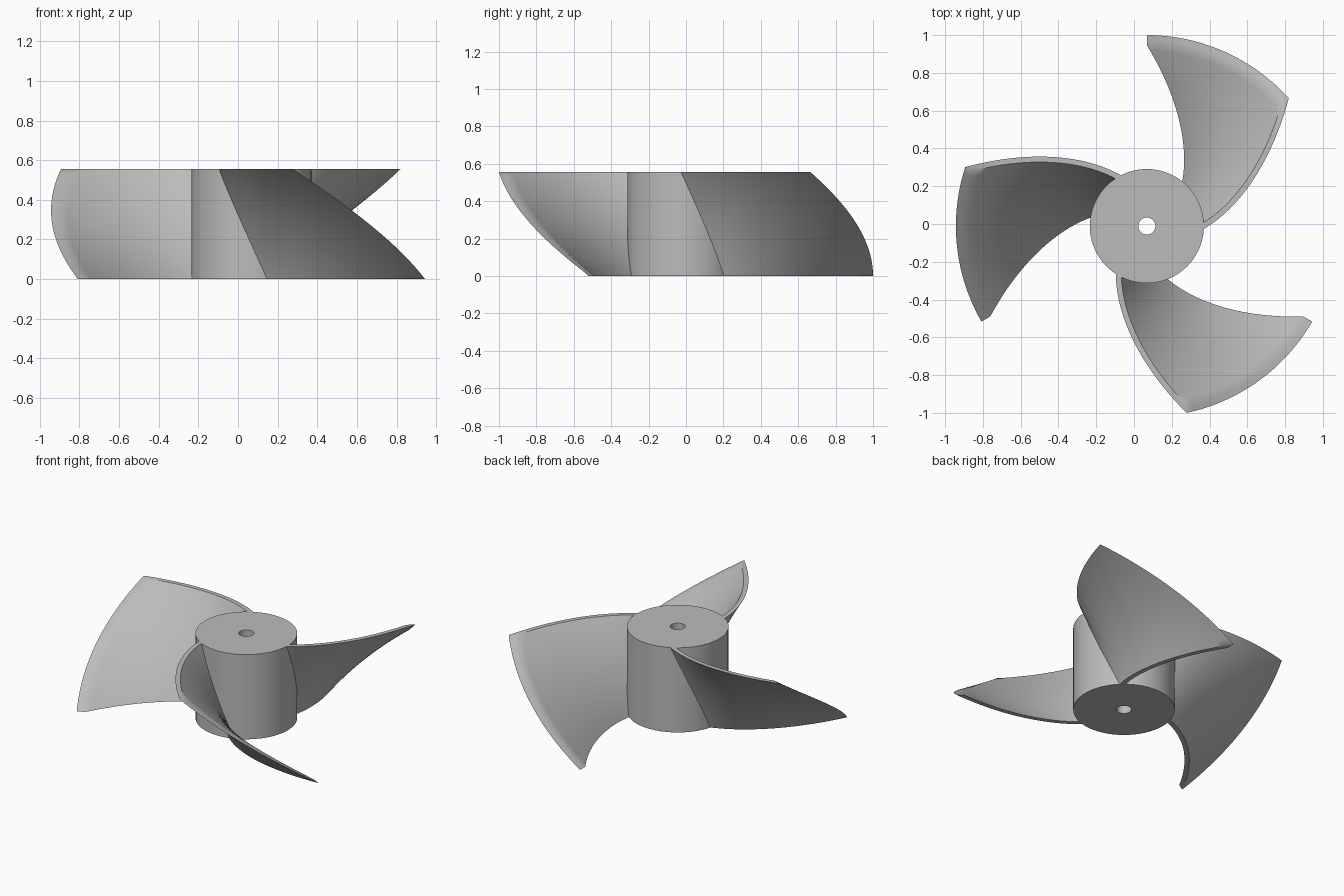
import bpy
import bmesh
from math import radians, cos, sin, log, tau

cube = bpy.data.objects.get("Cube")
if cube:
    bpy.data.objects.remove(cube, do_unlink=True)

CX, CY = 0.068, -0.011          # shaft axis
HEIGHT = 0.555
HUB_R, HOLE_R, TIP_R = 0.302, 0.045, 1.011
BEVEL_R = 0.956                 # where the pressure face starts thinning to the tip
ROOT_ANGLE, TIP_ANGLE = radians(-2.9), radians(42)
TWIST = radians(48)             # helical sweep from top to bottom
THICK = 0.034

grey = bpy.data.materials.new("light grey")
grey.use_nodes = True
grey.diffuse_color = (0.5, 0.5, 0.5, 1)
grey.node_tree.nodes["Principled BSDF"].inputs["Base Color"].default_value = (0.5, 0.5, 0.5, 1)


def finish(name, bm, angle):
    bmesh.ops.recalc_face_normals(bm, faces=bm.faces)
    mesh = bpy.data.meshes.new(name)
    bm.to_mesh(mesh)
    bm.free()
    mesh.materials.append(grey)
    obj = bpy.data.objects.new(name, mesh)
    obj.location = (CX, CY, 0)
    bpy.context.collection.objects.link(obj)
    bpy.ops.object.select_all(action='DESELECT')
    obj.select_set(True)
    bpy.context.view_layer.objects.active = obj
    bpy.ops.object.shade_smooth_by_angle(angle=radians(angle))


def skin(bm, rings):
    """Bridge consecutive closed rings of vertices with quads."""
    for a, b in zip(rings, rings[1:]):
        n = len(a)
        for i in range(n):
            j = (i + 1) % n
            bm.faces.new((a[i], a[j], b[j], b[i]))


def polar(bm, r, angle, z):
    return bm.verts.new((r * cos(angle), r * sin(angle), z))


# Hub: a cylinder with a through bore
def make_hub(segments=72):
    bm = bmesh.new()
    profile = [(HOLE_R, 0), (HUB_R, 0), (HUB_R, HEIGHT), (HOLE_R, HEIGHT)]
    rings = [[polar(bm, r, tau * i / segments, z) for i in range(segments)]
             for r, z in profile]
    skin(bm, rings + rings[:1])
    finish("hub", bm, 30)


# Blade outline: log spiral suction face, offset pressure face, knife-edged tip
def spiral(r):
    t = log(r / HUB_R) / log(TIP_R / HUB_R)
    return ROOT_ANGLE + t * (TIP_ANGLE - ROOT_ANGLE)


def blade_section(steps=24):
    root = HUB_R - 0.01
    suction = [root + (TIP_R - root) * i / steps for i in range(steps + 1)]
    pressure = [BEVEL_R + (root - BEVEL_R) * i / steps for i in range(steps + 1)]
    section = [(r, spiral(r)) for r in suction]
    section += [((TIP_R + BEVEL_R) / 2, TIP_ANGLE)]
    section += [(r, spiral(r) + THICK / r) for r in pressure]
    return section


def make_blade(name, turn, layers=24):
    bm = bmesh.new()
    section = blade_section()
    rings = []
    for k in range(layers + 1):
        f = k / layers
        sweep = turn + (1 - f) * TWIST
        rings.append([polar(bm, r, a + sweep, f * HEIGHT) for r, a in section])
    skin(bm, rings)
    bm.faces.new(rings[0])
    bm.faces.new(rings[-1])
    finish(name, bm, 40)


make_hub()
for i, side in enumerate(("back", "right", "front")):
    make_blade(side + "_blade", i * tau / 3)
